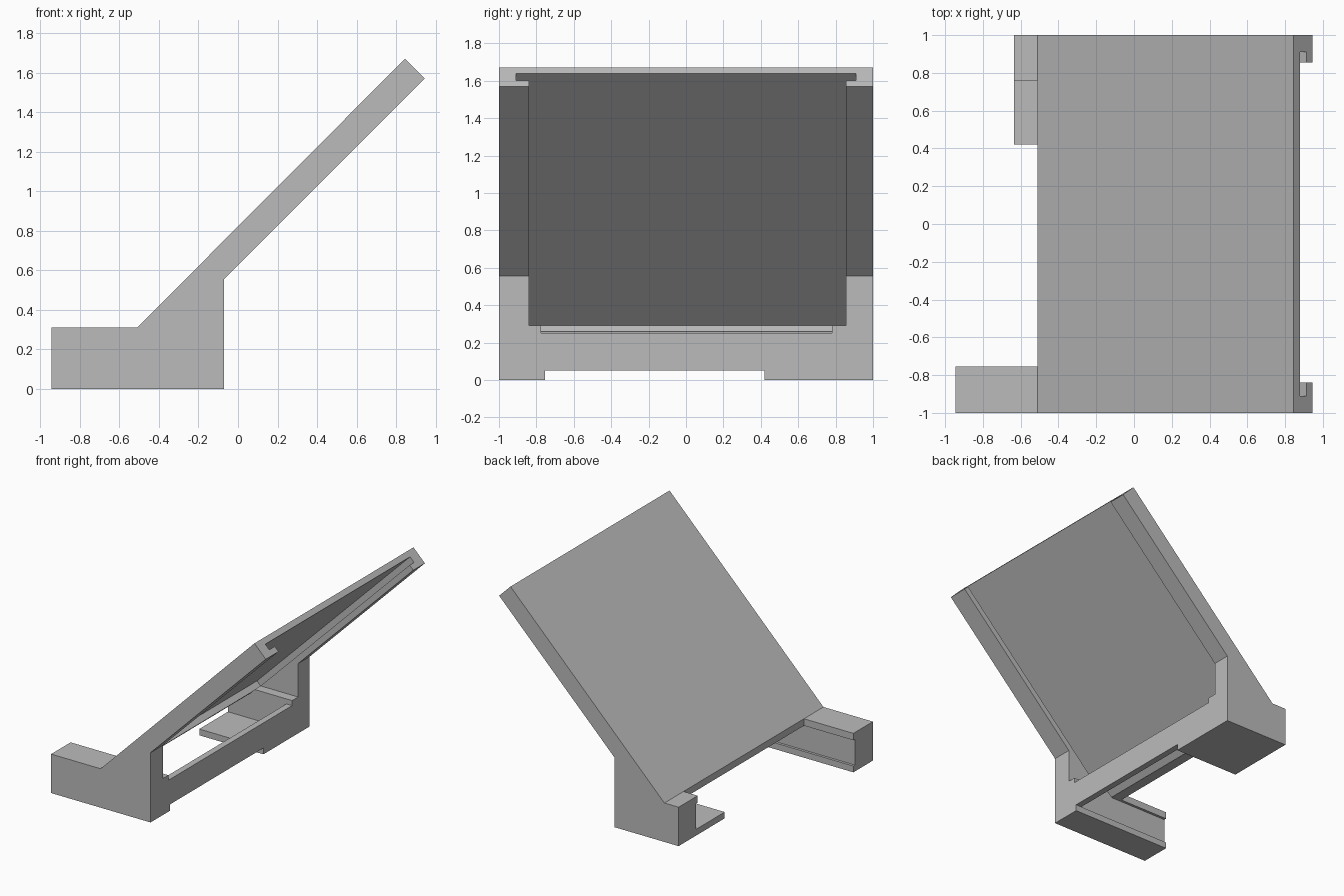
import bpy
import bmesh

if "Cube" in bpy.data.objects:
    bpy.data.objects.remove(bpy.data.objects["Cube"], do_unlink=True)

grey = bpy.data.materials.new("plain grey")
grey.use_nodes = True
COLOUR = (0.5, 0.5, 0.5, 1)
grey.diffuse_color = COLOUR
grey.node_tree.nodes["Principled BSDF"].inputs["Base Color"].default_value = COLOUR


def prism(name, profile, y0, y1):
    """Extrude an x-z profile from y0 to y1."""
    bm = bmesh.new()
    face = bm.faces.new([bm.verts.new((x, y0, z)) for x, z in profile])
    out = bmesh.ops.extrude_face_region(bm, geom=[face])
    moved = [v for v in out["geom"] if isinstance(v, bmesh.types.BMVert)]
    bmesh.ops.translate(bm, verts=moved, vec=(0, y1 - y0, 0))
    bmesh.ops.recalc_face_normals(bm, faces=bm.faces)
    mesh = bpy.data.meshes.new(name)
    bm.to_mesh(mesh)
    bm.free()
    mesh.materials.append(grey)
    obj = bpy.data.objects.new(name, mesh)
    bpy.context.collection.objects.link(obj)
    return obj


def rect(x0, x1, z0, z1):
    return [(x0, z0), (x1, z0), (x1, z1), (x0, z1)]


# Whole side silhouette: foot, base block and sloping back panel
stand = prism("tablet_stand", [(-0.945, 0), (-0.945, 0.31), (-0.51, 0.31), (0.845, 1.67),
                               (0.945, 1.57), (-0.07, 0.555), (-0.07, 0)], -1, 1)

FOOT = -0.51            # where the feet leave the panel
RIGHT, LEFT = -0.755, 0.76   # inner edges of the two feet
SHELF = 0.42            # inner edge of the low shelf on the left foot
cuts = [
    # Space between the feet, above the shelf, and in front of the short foot
    ("foot_gap", rect(-2, FOOT, -1, 1), RIGHT, SHELF),
    ("shelf_gap", rect(-2, FOOT, 0.05, 1), SHELF - 0.1, LEFT),
    ("short_foot_end", rect(-2, -0.635, -1, 1), SHELF - 0.1, 2),
    # Open underside and the sliding-tray channel
    ("underside_gap", rect(-2, 1, -1, 0.05), RIGHT, SHELF),
    ("tray_channel", rect(-2, -0.12, 0.045, 0.255), -0.775, 0.78),
    ("wall_notch", rect(-0.43, 1, 0.25, 0.3), -0.775, 0.78),
    # Opening behind the panel and the slot under the side lips
    ("panel_opening", [(-0.47, 0.29), (1, 1.76), (2, 1.76), (2, 0.29)], -0.84, 0.855),
    ("panel_slot", [(-0.47, 0.29), (1, 1.76), (1.035, 1.725), (-0.435, 0.255)], -0.91, 0.91),
]
# The shelf itself keeps its floor: trim the channel there to the shelf top
cuts[4] = ("tray_channel", rect(-2, -0.12, 0.05, 0.255), -0.775, 0.78)

for name, profile, y0, y1 in cuts:
    cutter = prism(name, profile, y0, y1)
    cutter.hide_render = True
    mod = stand.modifiers.new(name, "BOOLEAN")
    mod.operation = "DIFFERENCE"
    mod.solver = "EXACT"
    mod.object = cutter
    bpy.context.view_layer.update()
    graph = bpy.context.evaluated_depsgraph_get()
    result = bpy.data.meshes.new_from_object(stand.evaluated_get(graph))
    stand.modifiers.clear()
    stand.data = result
    bpy.data.objects.remove(cutter, do_unlink=True)

stand.data.materials.clear()
stand.data.materials.append(grey)
for poly in stand.data.polygons:
    poly.material_index = 0
    poly.use_smooth = False
